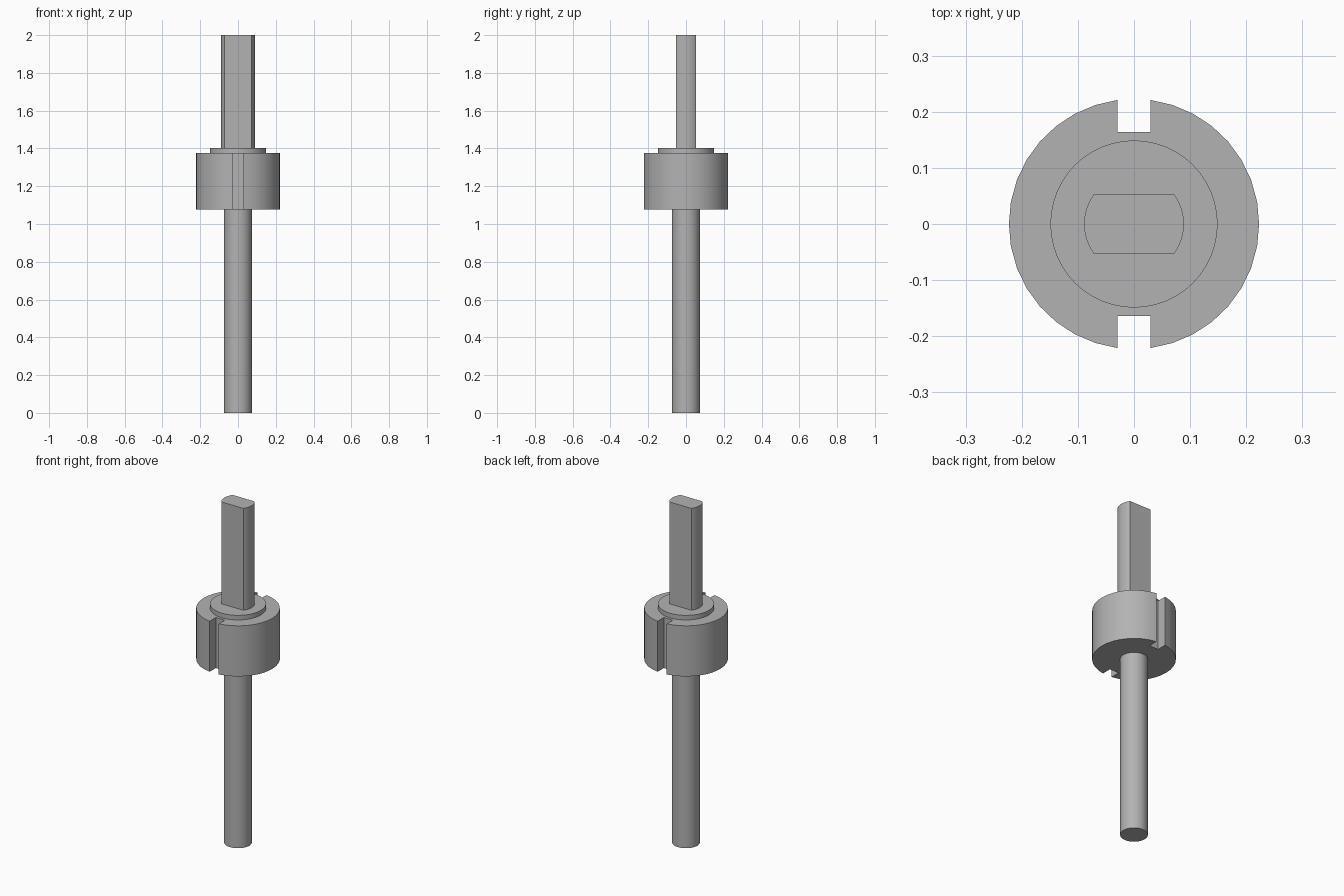
import bpy, bmesh
from math import sin, cos, asin, pi, radians

old = bpy.data.objects.get("Cube")
if old:
    bpy.data.objects.remove(old, do_unlink=True)

# Plain steel grey
steel = bpy.data.materials.new("steel_grey")
steel.use_nodes = True
grey = (0.45, 0.45, 0.45, 1)
steel.diffuse_color = grey
steel.node_tree.nodes["Principled BSDF"].inputs["Base Color"].default_value = grey


def arc(radius, start, end, steps):
    return [(radius * cos(start + (end - start) * i / steps),
             radius * sin(start + (end - start) * i / steps))
            for i in range(steps + 1)]


def both_sides(half):
    """Complete an outline with its half-turn copy."""
    return half + [(-x, -y) for x, y in half]


def prism(name, outline, bottom, top):
    """Extrude a flat outline upwards from bottom to top."""
    bm = bmesh.new()
    base = bm.faces.new([bm.verts.new((x, y, bottom)) for x, y in outline])
    grown = bmesh.ops.extrude_face_region(bm, geom=[base], use_keep_orig=True)
    verts = [v for v in grown["geom"] if isinstance(v, bmesh.types.BMVert)]
    bmesh.ops.translate(bm, verts=verts, vec=(0, 0, top - bottom))
    bmesh.ops.recalc_face_normals(bm, faces=bm.faces)
    mesh = bpy.data.meshes.new(name)
    bm.to_mesh(mesh)
    bm.free()
    mesh.materials.append(steel)
    obj = bpy.data.objects.new(name, mesh)
    bpy.context.collection.objects.link(obj)
    bpy.ops.object.select_all(action="DESELECT")
    obj.select_set(True)
    bpy.context.view_layer.objects.active = obj
    bpy.ops.object.shade_smooth_by_angle(angle=radians(30))


def disc(radius):
    return arc(radius, 0, 2 * pi, 48)[:-1]


collar_bottom, collar_top, flange_top = 1.078, 1.375, 1.402

# Long round shaft
prism("shaft", disc(0.074), 0, collar_bottom + 0.02)

# Collar with a keyway at front and back
radius, slot_half, slot_floor = 0.223, 0.0295, 0.164
reach = pi / 2 - asin(slot_half / radius)
half = arc(radius, -reach, reach, 16) + [(slot_half, slot_floor), (-slot_half, slot_floor)]
prism("slotted_collar", both_sides(half), collar_bottom, collar_top)

# Thin round shoulder on the collar
prism("shoulder", disc(0.149), collar_top - 0.02, flange_top)

# Drive tang with two flats
tang_radius, tang_half = 0.089, 0.053
reach = asin(tang_half / tang_radius)
prism("drive_tang", both_sides(arc(tang_radius, -reach, reach, 12)), flange_top - 0.02, 2)
